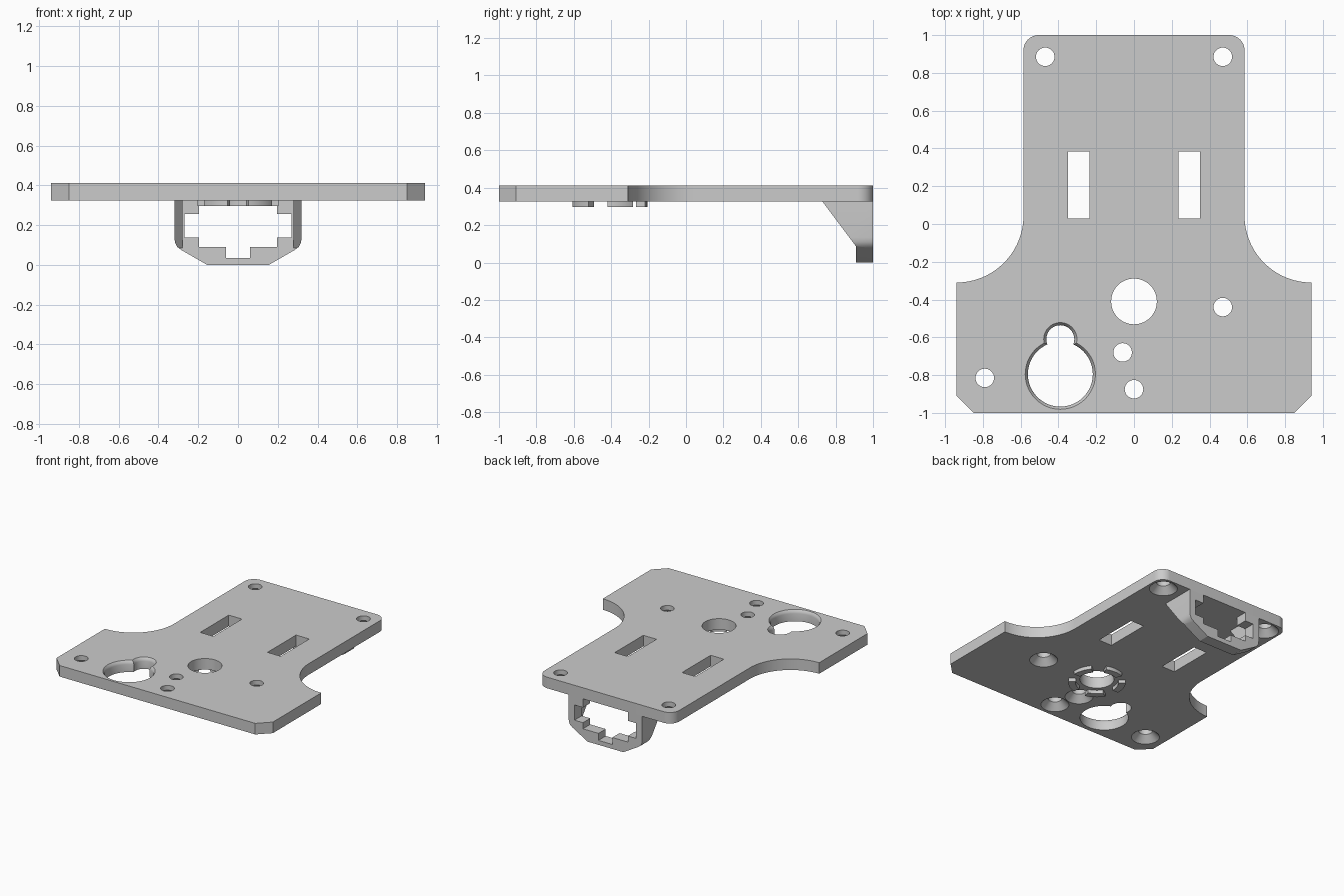
import bpy, bmesh
from math import sin, cos, radians

scene = bpy.context.scene
cube = bpy.data.objects.get("Cube")
if cube:
    bpy.data.objects.remove(cube, do_unlink=True)

grey = bpy.data.materials.new("plain grey")
grey.use_nodes = True
grey.diffuse_color = (0.6, 0.6, 0.6, 1)
grey.node_tree.nodes["Principled BSDF"].inputs["Base Color"].default_value = grey.diffuse_color

TOP, UNDER = 0.412, 0.325


def loft(name, rings):
    """Solid through matching rings of points, capped at both ends."""
    bm = bmesh.new()
    loops = [[bm.verts.new(p) for p in ring] for ring in rings]
    n = len(loops[0])
    for a, b in zip(loops, loops[1:]):
        for i in range(n):
            j = (i + 1) % n
            bm.faces.new((a[i], a[j], b[j], b[i]))
    bm.faces.new(loops[0][::-1])
    bm.faces.new(loops[-1])
    bmesh.ops.recalc_face_normals(bm, faces=bm.faces)
    mesh = bpy.data.meshes.new(name)
    bm.to_mesh(mesh)
    bm.free()
    mesh.materials.append(grey)
    obj = bpy.data.objects.new(name, mesh)
    scene.collection.objects.link(obj)
    return obj


def prism(name, outline, lo, hi, axis="z"):
    place = {"x": lambda u, v, w: (w, u, v),
             "y": lambda u, v, w: (u, w, v),
             "z": lambda u, v, w: (u, v, w)}[axis]
    return loft(name, [[place(u, v, w) for u, v in outline] for w in (lo, hi)])


def arc(cx, cy, r, start, end, steps=12):
    angles = [radians(start + (end - start) * i / steps) for i in range(steps + 1)]
    return [(cx + r * cos(a), cy + r * sin(a)) for a in angles]


def mirrored(half):
    return half + [(-x, y) for x, y in reversed(half)]


def turned(name, x, y, profile):
    """Round solid from (radius, height) pairs."""
    return loft(name, [[(u, v, z) for u, v in arc(x, y, r, 0, 360, 48)[:-1]]
                       for r, z in profile])


def box(name, x0, x1, y0, y1, z0, z1):
    return prism(name, [(x0, y0), (x1, y0), (x1, y1), (x0, y1)], z0, z1)


def cut(target, cutter):
    cutter.hide_render = True
    mod = target.modifiers.new("cut", "BOOLEAN")
    mod.operation = "DIFFERENCE"
    mod.solver = "EXACT"
    mod.object = cutter
    with bpy.context.temp_override(object=target, active_object=target):
        bpy.ops.object.modifier_apply(modifier=mod.name)
    bpy.data.objects.remove(cutter, do_unlink=True)


# Mounting plate with chamfered front corners and concave shoulders
half = [(0.85, -1), (0.94, -0.91)]
half += arc(0.94, 0.045, 0.355, 270, 180, 24)
half += arc(0.505, 0.92, 0.08, 0, 90)
plate = prism("mounting_plate", mirrored(half), UNDER, TOP)

# Screw holes, countersunk from below
for x, y in [(-0.47, 0.885), (0.47, 0.885), (0.47, -0.44),
             (-0.79, -0.815), (-0.06, -0.68), (0, -0.875)]:
    cut(plate, turned("screw_hole", x, y, [(0.11, UNDER - 0.01), (0.1, UNDER),
                                           (0.049, 0.375), (0.049, 0.5)]))

# Central hole and paired slots
cut(plate, turned("central_hole", 0, -0.41, [(0.121, 0.2), (0.121, 0.5)]))
for x in (-0.35, 0.235):
    cut(plate, box("slot", x, x + 0.115, 0.03, 0.385, 0.2, 0.5))

# Keyhole opening with softened upper rim
for y, r in ((-0.795, 0.172), (-0.61, 0.074)):
    cut(plate, turned("keyhole", -0.39, y, [(r, 0.2), (r, 0.385), (r + 0.004, 0.4),
                                            (r + 0.014, TOP), (r + 0.014, 0.5)]))

# Ring of five raised segments around the central hole
parts = [plate]
for i in range(5):
    mid = 90 + 72 * i
    outline = (arc(0, -0.41, 0.203, mid - 21, mid + 21)
               + arc(0, -0.41, 0.152, mid + 21, mid - 21))
    parts.append(prism("ring_segment_%d" % (i + 1), outline, 0.297, UNDER))

# Socket bracket with sloping side gussets
half = [(0.155, 0), (0.285, 0.075), (0.305, 0.09), (0.316, 0.11),
        (0.32, 0.135), (0.32, UNDER)]
bracket = prism("socket_bracket", mirrored(half), 0.7, 1, "y")
cut(bracket, prism("gusset_slope", [(0.7225, 0.335), (0.91, 0.085), (0.91, -0.1),
                                    (0.6, -0.1), (0.6, 0.335)], -1, 1, "x"))
cut(bracket, box("inner_pocket", -0.28, 0.28, 0.6, 0.91, -0.1, 0.5))

# Stepped socket opening
half = [(0.06, 0.035), (0.06, 0.09), (0.195, 0.09), (0.195, 0.138), (0.268, 0.138),
        (0.268, 0.257), (0.195, 0.257), (0.195, 0.4)]
cut(bracket, prism("socket_opening", mirrored(half), 0.8, 1.1, "y"))
parts.append(bracket)

# Smooth the curved walls, keep edges sharp
bpy.ops.object.select_all(action="DESELECT")
for obj in parts:
    obj.select_set(True)
bpy.context.view_layer.objects.active = plate
bpy.ops.object.shade_smooth_by_angle(angle=radians(25))
